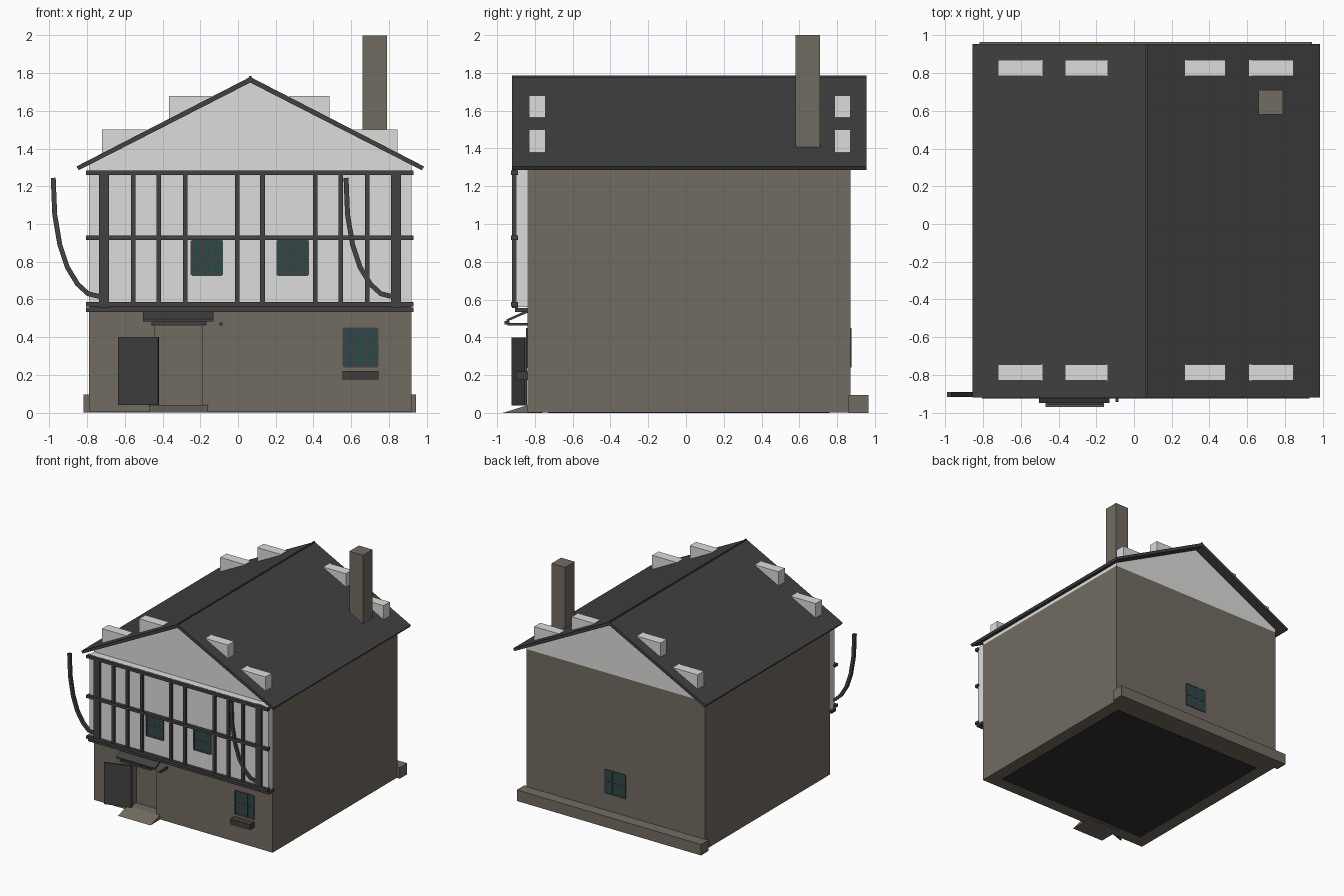
import bpy, bmesh
from mathutils import Vector

old = bpy.data.objects.get("Cube")
if old:
    bpy.data.objects.remove(old, do_unlink=True)


def material(name, r, g, b):
    m = bpy.data.materials.new(name)
    m.use_nodes = True
    m.diffuse_color = (r, g, b, 1)
    bsdf = next(n for n in m.node_tree.nodes if n.type == 'BSDF_PRINCIPLED')
    bsdf.inputs["Base Color"].default_value = (r, g, b, 1)
    return m


STONE = material("stone brown", .17, .15, .12)
PLASTER = material("plaster white", .72, .72, .71)
TIMBER = material("dark timber", .055, .055, .056)
SLATE = material("roof slate", .052, .052, .052)
GLASS = material("teal glass", .025, .065, .065)
WOOD = material("planter brown", .055, .046, .04)
FLOOR = material("floor black", .03, .03, .03)


def prism(name, pts, axis, a, b, mat):
    """Extrude a 2D outline along an axis from a to b."""
    def place(p, t):
        return {'x': (t, p[0], p[1]), 'y': (p[0], t, p[1]), 'z': (p[0], p[1], t)}[axis]
    bm = bmesh.new()
    lo = [bm.verts.new(place(p, a)) for p in pts]
    hi = [bm.verts.new(place(p, b)) for p in pts]
    bm.faces.new(lo)
    bm.faces.new(hi)
    n = len(pts)
    for i in range(n):
        j = (i + 1) % n
        bm.faces.new((lo[i], lo[j], hi[j], hi[i]))
    bmesh.ops.recalc_face_normals(bm, faces=bm.faces)
    me = bpy.data.meshes.new(name)
    bm.to_mesh(me)
    bm.free()
    me.materials.append(mat)
    ob = bpy.data.objects.new(name, me)
    bpy.context.scene.collection.objects.link(ob)
    return ob


def box(name, x0, x1, y0, y1, z0, z1, mat):
    return prism(name, [(x0, y0), (x1, y0), (x1, y1), (x0, y1)], 'z', z0, z1, mat)


L, R, F, B = -.79, .92, -.84, .87      # wall planes
MID = (L + R) / 2                      # ridge line
EAVE = 1.285
JET = -.90                             # front of the overhanging storey

# Walls, with a notch in the lower storey for the doorway
door_l, door_r, door_in = -.44, -.19, F + .08
prism("lower_walls", [(L, F), (door_l, F), (door_l, door_in), (door_r, door_in),
                      (door_r, F), (R, F), (R, B), (L, B)], 'z', .003, .46, STONE)
box("upper_walls", L, R, F, B, .46, EAVE, STONE)
box("floor", L + .11, R - .11, F + .11, B - .11, 0, .01, FLOOR)
box("back_plinth", -.82, .945, B - .01, .965, 0, .095, STONE)

# Overhanging plaster storey and gables
box("jetty", L, R, JET, F, .56, EAVE, PLASTER)
prism("gable", [(L, EAVE), (R, EAVE), (R, 1.315), (MID, 1.755), (L, 1.315)],
      'y', F, B, PLASTER)

# Roof: one folded slab
half, drop, thick = .922, .475, .03
prism("roof", [(MID - half, EAVE + .02), (MID, EAVE + .02 + drop),
               (MID + half, EAVE + .02), (MID + half - .012, EAVE),
               (MID, EAVE + .02 + drop - thick), (MID - half + .012, EAVE)],
      'y', -.92, .955, SLATE)
box("ridge_cap", MID - .006, MID + .006, -.92, .955, 1.765, 1.785, SLATE)

# Flat topped roof blocks at both ends
for y0 in (-.83, .785):
    for x0, x1, top in ((-.72, -.485, 1.5), (-.365, -.14, 1.68),
                        (.27, .485, 1.68), (.61, .845, 1.5)):
        box("roof_block", x0, x1, y0, y0 + .085, top - .13, top, PLASTER)

box("chimney", .66, .79, .58, .71, 1.4, 2, STONE)

# Timber framing
for x in (-.555, -.42, -.28, -.005, .13, .41, .545, .685):
    box("stud", x - .012, x + .012, -.92, JET + .01, .56, 1.28, TIMBER)
for x in (-.71, .838):
    box("corner_post", x - .027, x + .027, -.922, JET + .01, .555, EAVE, TIMBER)
for z in (.575, .927, 1.272):
    box("rail", -.805, .932, -.926, JET + .01, z - .012, z + .012, TIMBER)
box("sill_beam", -.805, .932, JET - .005, F, .533, .556, TIMBER)

# Curved braces: a bent strip of constant width
path = [Vector(p) for p in ((-.98, 1.245), (-.972, 1.05), (-.945, .89), (-.905, .77),
                            (-.85, .68), (-.795, .63), (-.72, .612))]
left_edge, right_edge = [], []
for i, p in enumerate(path):
    d = (path[min(i + 1, len(path) - 1)] - path[max(i - 1, 0)]).normalized()
    n = Vector((-d.y, d.x)) * .013
    left_edge.append(p + n)
    right_edge.append(p - n)
outline = left_edge + right_edge[::-1]
for shift in (0, 1.553):
    prism("curved_brace", [(p.x + shift, p.y) for p in outline],
          'y', -.918, -.892, TIMBER)


def window(name, x0, x1, z0, z1, wall, out):
    """Glass plate with a three by two grid of bars; out is the facing sign."""
    def plate(part, a, b, c, d, depth, mat):
        ys = sorted((wall - out * .002, wall + out * depth))
        box(name + part, a, b, ys[0], ys[1], c, d, mat)
    plate("_glass", x0, x1, z0, z1, .003, GLASS)
    for i in range(4):
        x = x0 + (x1 - x0) * i / 3
        plate("_bar", x - .006, x + .006, z0, z1, .007, TIMBER)
    for i in range(3):
        z = z0 + (z1 - z0) * i / 2
        plate("_crossbar", x0, x1, z - .005, z + .005, .006, TIMBER)


window("upper_right_window", -.245, -.085, .73, .912, JET, -1)
window("upper_left_window", .21, .37, .73, .912, JET, -1)
window("lower_window", .56, .74, .245, .445, F, -1)
window("back_window", -.03, .165, .245, .445, B, 1)
box("planter", .555, .745, -.90, F, .175, .22, WOOD)

# Open door, step and canopy
prism("door", [(-.42, -.842), (-.425, -.856), (-.637, -.925), (-.632, -.911)],
      'z', .04, .4, TIMBER)
prism("door_step", [(-.97, 0), (F, .04), (door_in, .04), (door_in, 0)],
      'x', -.47, -.16, STONE)
prism("canopy", [(F, .545), (-.95, .495), (-.95, .482), (F, .53)],
      'x', -.505, -.13, TIMBER)
for x in (-.45, -.18, -.09):
    box("canopy_bracket", x - .008, x + .008, -.945, F, .462, .477, TIMBER)
box("canopy_rail", -.46, -.168, -.96, -.935, .468, .486, TIMBER)
